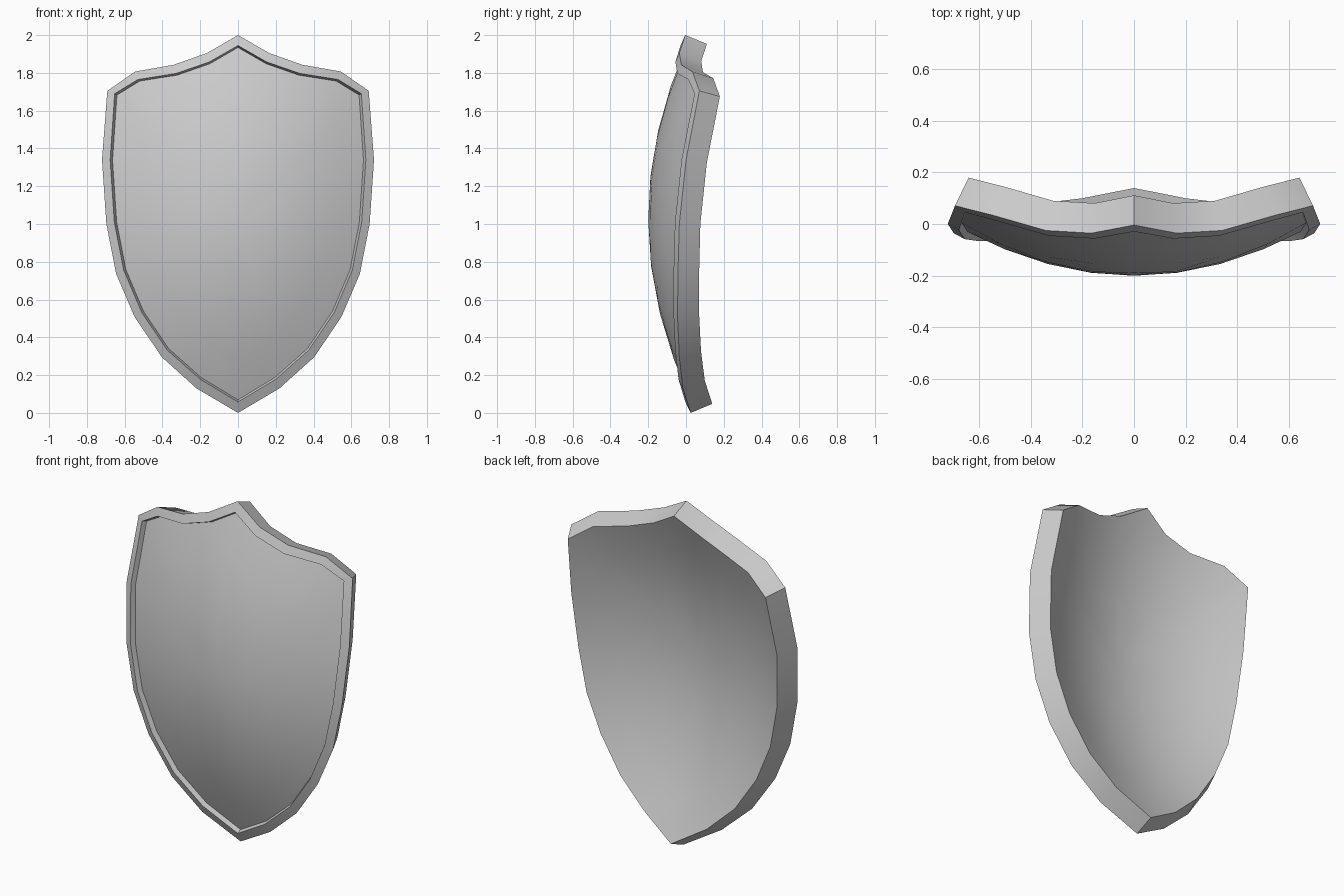
import bpy, bmesh, math
from mathutils import Vector

if "Cube" in bpy.data.objects:
    bpy.data.objects.remove(bpy.data.objects["Cube"])

# Right half outlines (x, z), top point to bottom point
OUTER = [(0, 2.0), (.165, 1.905), (.34, 1.843), (.545, 1.807), (.692, 1.705), (.72, 1.34),
         (.697, 1.0), (.645, .735), (.547, .507), (.403, .295), (.22, .13), (0, 0)]
INNER = [(0, 1.945), (.152, 1.858), (.328, 1.797), (.53, 1.765), (.653, 1.69), (.677, 1.34),
         (.655, 1.01), (.605, .755), (.51, .532), (.375, .333), (.2, .178), (0, .058)]
MID_Z = 1.02


def mirrored(half):
    return half + [(-x, z) for x, z in reversed(half[1:-1])]


def domed(x, z, depth=0.0):
    """Point on the bowed shield surface, pushed back along its normal."""
    y = -.23 + .4 * x * x + .24 * (z - 1.03) ** 2
    n = Vector((-.7 * x, 1, -.41 * (z - MID_Z))).normalized()
    return Vector((x, y, z)) + n * depth


bm = bmesh.new()


def ring(outline, depth, scale=1.0):
    return [bm.verts.new(domed(x * scale, MID_Z + (z - MID_Z) * scale, depth))
            for x, z in mirrored(outline)]


def bridge(a, b):
    n = len(a)
    for i in range(n):
        bm.faces.new((a[i], a[(i + 1) % n], b[(i + 1) % n], b[i]))


def dome_fill(edge, outline, depth):
    """Concentric rings from an edge loop to the middle."""
    prev = edge
    for s in (.78, .52, .26):
        cur = ring(outline, depth, s)
        bridge(prev, cur)
        prev = cur
    mid = bm.verts.new(domed(0, MID_Z, depth))
    for i in range(len(prev)):
        bm.faces.new((prev[i], prev[(i + 1) % len(prev)], mid))


# Raised rim, step down and recessed front panel
rim_outer = ring(OUTER, 0)
rim_inner = ring(INNER, 0)
panel_edge = ring(INNER, .03)
bridge(rim_outer, rim_inner)
bridge(rim_inner, panel_edge)
dome_fill(panel_edge, INNER, .03)

# Side wall and hollow back
back_edge = ring(OUTER, .124)
bridge(rim_outer, back_edge)
dome_fill(back_edge, OUTER, .124)

bmesh.ops.recalc_face_normals(bm, faces=bm.faces)
mesh = bpy.data.meshes.new("shield")
bm.to_mesh(mesh)
bm.free()
shield = bpy.data.objects.new("shield", mesh)
bpy.context.collection.objects.link(shield)

# Smooth panels with crisp rim edges
bpy.context.view_layer.objects.active = shield
shield.select_set(True)
bpy.ops.object.shade_smooth_by_angle(angle=math.radians(30))
